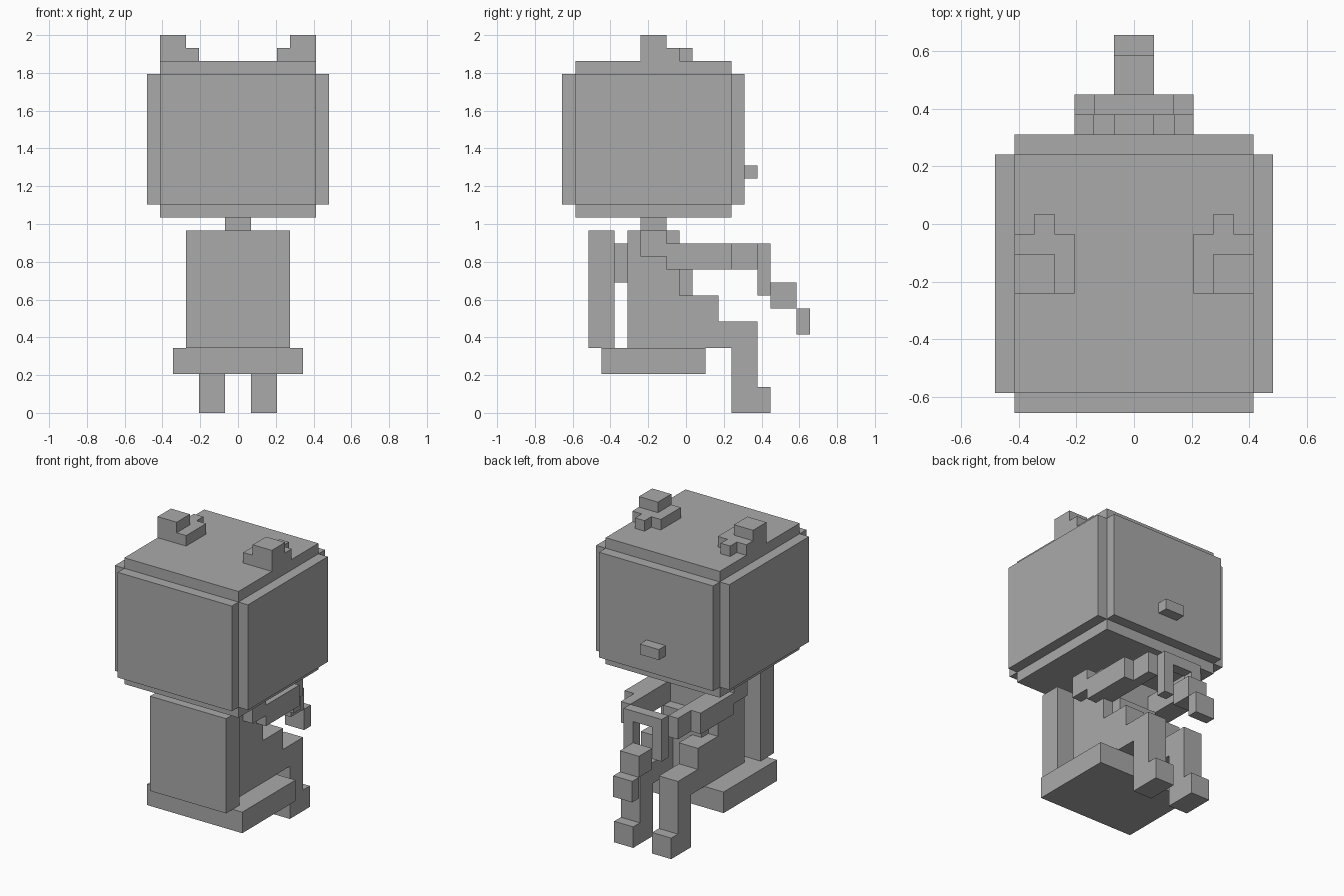
import bpy
import bmesh

if "Cube" in bpy.data.objects:
    bpy.data.objects.remove(bpy.data.objects["Cube"])

U = 2 / 29  # size of one block; all boxes below are in block units

grey = bpy.data.materials.new("plain grey")
grey.diffuse_color = (0.4, 0.4, 0.4, 1)
grey.use_nodes = True
grey.node_tree.nodes["Principled BSDF"].inputs["Base Color"].default_value = grey.diffuse_color


def part(name, boxes, mirror=False):
    """Build one object from boxes (x0, x1, y0, y1, z0, z1), y counted from the front."""
    bm = bmesh.new()
    for x0, x1, y0, y1, z0, z1 in boxes:
        sides = [(x0, x1)] + ([(-x1, -x0)] if mirror else [])
        for a, b in sides:
            cube = bmesh.ops.create_cube(bm, size=1)
            for v in cube["verts"]:
                v.co.x = (b if v.co.x > 0 else a) * U
                v.co.y = ((y1 if v.co.y > 0 else y0) - 9.5) * U
                v.co.z = (z1 if v.co.z > 0 else z0) * U
    mesh = bpy.data.meshes.new(name)
    bm.to_mesh(mesh)
    bm.free()
    mesh.materials.append(grey)
    obj = bpy.data.objects.new(name, mesh)
    bpy.context.collection.objects.link(obj)


# Head: three crossed slabs give the notched edges
part("head", [(-6, 6, 1, 13, 15, 27),
              (-7, 7, 1, 13, 16, 26),
              (-6, 6, 0, 14, 16, 26)])
part("nose", [(-1, 1, 14, 15, 18, 19)])
part("neck", [(-1, 1, 6, 8, 14, 15)])

# Ears: wide base, raised tip, small prong
part("ears", [(3, 6, 6, 9, 27, 28),
              (4, 6, 6, 8, 28, 29),
              (4, 5, 9, 10, 27, 28)], mirror=True)

# Body
part("torso", [(-3, 3, 5, 9, 5, 14)])
part("belly", [(-2, 2, 9, 10, 5, 11)])
part("upper_back", [(-2, 2, 4, 5, 10, 13)])

# Arms reaching forward
part("arms", [(2, 4, 6, 8, 12, 14),
              (2, 4, 8, 13, 11, 13),
              (2, 3, 13, 15, 11, 13)], mirror=True)

# Bent legs with feet
part("legs", [(1, 3, 9, 12, 5, 9),
              (1, 3, 12, 15, 5, 7),
              (1, 3, 13, 15, 0, 5),
              (1, 3, 15, 16, 0, 2)], mirror=True)

# Seat and backrest
part("seat", [(-5, 5, 3, 11, 3, 5)])
part("backrest", [(-4, 4, 2, 4, 5, 14)])

# Held handle and hanging blocks
part("handle_bar", [(-2, 2, 15, 16, 12, 13)])
part("handle_ends", [(1, 2, 15, 16, 9, 12)], mirror=True)
part("held_blocks", [(-1, 1, 16, 18, 8, 10),
                     (-1, 1, 18, 19, 6, 8)])
